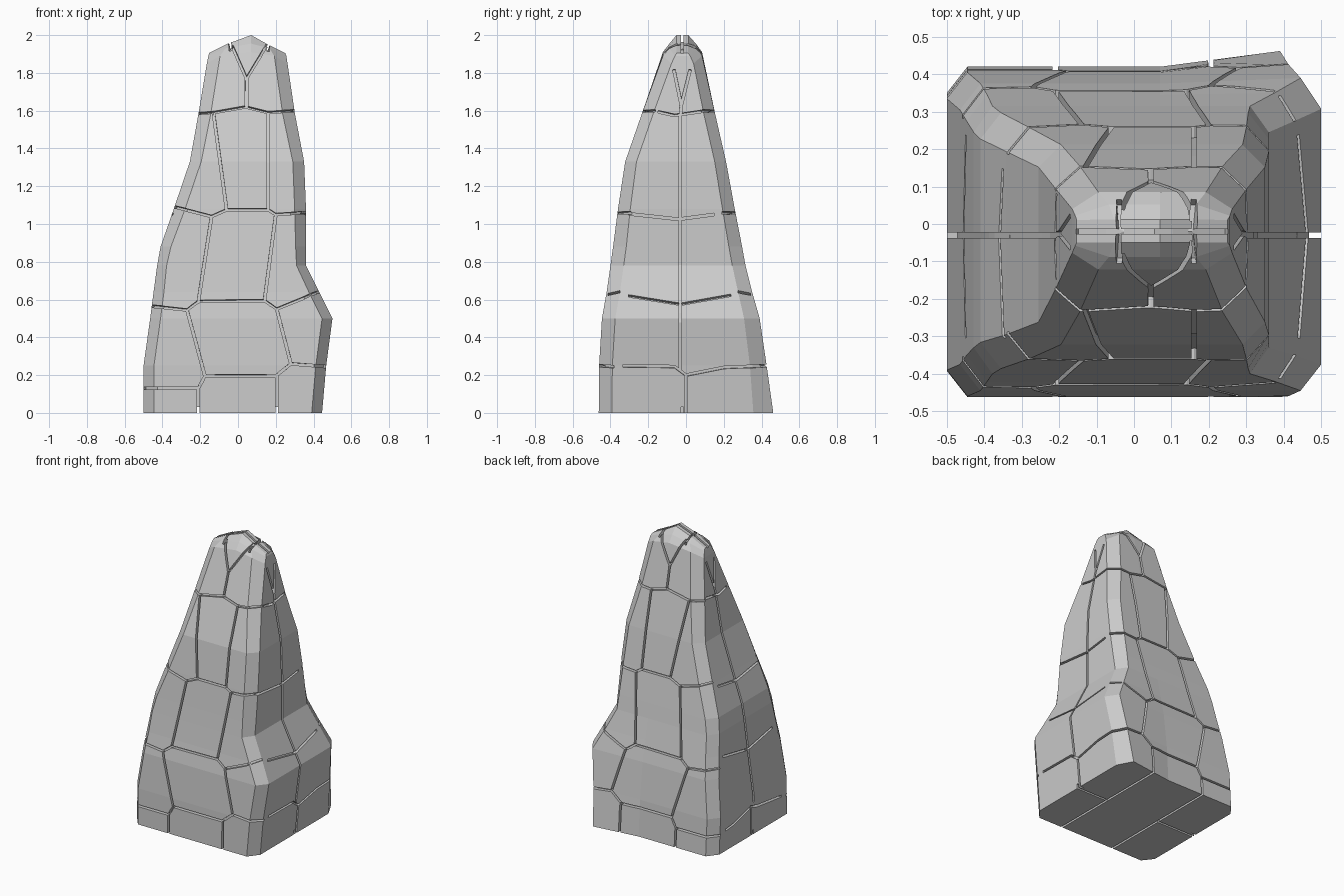
import bpy, bmesh
from mathutils import Vector
from mathutils.bvhtree import BVHTree

if "Cube" in bpy.data.objects:
    bpy.data.objects.remove(bpy.data.objects["Cube"])

# Rings of the rock: z, x left, x right, y front, y back, back-right skew, corner cut x, corner cut y
RINGS = [
    (0.00, -0.50, 0.445, -0.462, 0.42, 0.042, 0.055, 0.07),
    (0.25, -0.50, 0.467, -0.46, 0.405, 0.022, 0.055, 0.07),
    (0.50, -0.465, 0.50, -0.445, 0.375, 0.015, 0.055, 0.07),
    (0.64, -0.447, 0.43, -0.42, 0.345, 0.005, 0.055, 0.07),
    (0.78, -0.428, 0.36, -0.40, 0.315, 0.0, 0.05, 0.07),
    (0.88, -0.41, 0.36, -0.386, 0.297, 0.0, 0.055, 0.07),
    (1.08, -0.34, 0.36, -0.36, 0.258, 0.0, 0.06, 0.065),
    (1.33, -0.255, 0.35, -0.322, 0.212, 0.0, 0.06, 0.06),
    (1.58, -0.21, 0.302, -0.235, 0.155, 0.0, 0.065, 0.06),
]
# Crown rings have their own heights: (z end, z corner, z middle), then the same kind of values
CROWN = [
    ((1.85, 1.89, 1.91), -0.165, 0.262, -0.122, 0.085, 0.0, 0.07, 0.045),
    ((1.89, 1.93, 1.955), -0.157, 0.256, -0.088, 0.052, 0.0, 0.09, 0.03),
    ((1.905, 1.955, 2.00), -0.153, 0.25, -0.05, 0.012, 0.0, 0.10, 0.001),
]


def ring(z, xl, xr, yf, yb, sk, cx, cy):
    ze, zc, zm = z if isinstance(z, tuple) else (z, z, z)
    xm = 0.07
    return [(xl, yf + cy, ze), (xl + cx, yf, zc), (xm, yf, zm), (xr - cx, yf, zc), (xr, yf + cy, ze),
            (xr, yb + sk - cy * (1 + sk * 12), ze), (xr - cx, yb + sk, zc), (xm, yb, zm),
            (xl + cx, yb, zc), (xl, yb - cy, ze)]


def make_object(name, bm):
    bmesh.ops.recalc_face_normals(bm, faces=bm.faces[:])
    mesh = bpy.data.meshes.new(name)
    bm.to_mesh(mesh)
    obj = bpy.data.objects.new(name, mesh)
    bpy.context.collection.objects.link(obj)
    return obj


# Main rock body: loft through the rings
bm = bmesh.new()
loops = [[bm.verts.new(p) for p in ring(*r)] for r in RINGS + CROWN]
for a, b in zip(loops, loops[1:]):
    for i in range(10):
        j = (i + 1) % 10
        bm.faces.new((a[i], a[j], b[j], b[i]))
bm.faces.new(loops[0][::-1])
t = loops[-1]
for q in ((0, 1, 8, 9), (1, 2, 7, 8), (2, 3, 6, 7), (3, 4, 5, 6)):
    bm.faces.new([t[i] for i in q])
bmesh.ops.recalc_face_normals(bm, faces=bm.faces[:])
tree = BVHTree.FromBMesh(bm)
rock = make_object("rock_pillar", bm)

# Crack cutters: square tubes that follow the surface under a drawn line
WIDTH, DEPTH = 0.007, 0.03
cut = bmesh.new()


def crack(line, place, direction, limit):
    d = Vector(direction)
    pts = []
    for a, b in zip(line, line[1:]):
        n = max(2, int((Vector(b) - Vector(a)).length / 0.06))
        for k in range(n + (b is line[-1])):
            u = Vector(a).lerp(Vector(b), k / n)
            hit, nor, _, _ = tree.ray_cast(place(*u) - d * 3, d)
            if hit is None:
                continue
            flat = nor.copy()
            if d.z == 0:
                flat.z = 0
            if -flat.normalized().dot(d) > limit:
                pts.append((hit, (nor - d * 0.5).normalized()))
    if len(pts) < 2:
        return
    # run each end on a little so that cracks meet
    pos = [p for p, _ in pts]
    pos[0] = pos[0] + (pos[0] - pos[1]).normalized() * 0.008
    pos[-1] = pos[-1] + (pos[-1] - pos[-2]).normalized() * 0.008
    prev = None
    for i, (_, nor) in enumerate(pts):
        tan = (pos[min(i + 1, len(pos) - 1)] - pos[max(i - 1, 0)]).normalized()
        side = tan.cross(nor).normalized() * WIDTH
        cur = [cut.verts.new(pos[i] + side * s + nor * h)
               for s, h in ((-1, 0.02), (1, 0.02), (1, -DEPTH), (-1, -DEPTH))]
        if prev:
            for k in range(4):
                m = (k + 1) % 4
                cut.faces.new((prev[k], prev[m], cur[m], cur[k]))
        else:
            cut.faces.new(cur[::-1])
        prev = cur
    cut.faces.new(prev)


# Cracks of the front and back, as (x, z) lines
WIDE = [
    [(-.498, .13), (-.21, .13), (-.175, .195), (.2, .195), (.28, .26), (.465, .245)],
    [(-.455, .565), (-.27, .545), (-.21, .59), (.14, .595), (.205, .55), (.425, .64)],
    [(-.333, 1.09), (-.14, 1.04), (-.06, 1.075), (.16, 1.075), (.2, 1.05), (.357, 1.06)],
    [(-.205, 1.585), (-.13, 1.59), (.04, 1.62), (.16, 1.59), (.295, 1.6)],
    [(-.21, .004), (-.21, .13)], [(.205, .004), (.205, .195)],
    [(-.27, .545), (-.175, .195)], [(.205, .55), (.28, .26)],
    [(-.14, 1.04), (-.21, .59)], [(.2, 1.05), (.14, .595)],
    [(-.13, 1.59), (-.06, 1.075)], [(.16, 1.59), (.16, 1.075)],
    [(.045, 1.62), (.045, 1.77), (-.03, 1.94)], [(.045, 1.77), (.155, 1.95)],
]
for sign in (-1, 1):
    for line in WIDE:
        crack(line, lambda x, z: Vector((x, 0, z)), (0, -sign, 0), 0.3)

# Cracks of the two sides, as (y, z) lines; the lowest one differs
SIDE = [
    [(-.43, .64), (-.03, .575), (.36, .645)],
    [(-.36, 1.06), (-.04, 1.025), (.26, 1.065)],
    [(-.22, 1.61), (-.06, 1.575), (.14, 1.605)],
    [(-.03, .23), (-.03, 1.58)], [(0, .004), (0, .2)],
    [(-.03, 1.57), (-.025, 1.63), (-.075, 1.87)], [(-.025, 1.63), (.035, 1.87)],
]
RIGHT = SIDE + [[(-.46, .25), (-.06, .245), (0, .2), (.2, .24), (.43, .25)]]
LEFT = SIDE + [[(-.46, .13), (-.06, .18), (0, .2), (.2, .15), (.42, .13)]]
for sign, lines in ((1, RIGHT), (-1, LEFT)):
    for line in lines:
        crack(line, lambda y, z: Vector((0, y, z)), (-sign, 0, 0), 0.85)

# Cracks over the crown and under the base, as (x, y) lines
for line in ([(-.15, -.02), (.245, -.02)], [(-.04, -.1), (-.04, .06)], [(.16, -.1), (.16, .06)]):
    crack(line, lambda x, y: Vector((x, y, 0)), (0, 0, -1), 0.1)
for line in ([(-.21, -.455), (-.21, .415)], [(.205, -.455), (.205, .43)],
             [(-.495, -.02), (-.21, -.02)], [(.205, -.02), (.44, -.02)]):
    crack(line, lambda x, y: Vector((x, y, 0)), (0, 0, 1), 0.5)

cutter = make_object("crack_cutter", cut)
cutter.hide_render = True
cutter.hide_set(True)

# Cut the cracks and bake the result
mod = rock.modifiers.new("cracks", 'BOOLEAN')
mod.operation = 'DIFFERENCE'
mod.solver = 'EXACT'
mod.use_self = True
mod.object = cutter
bpy.context.view_layer.objects.active = rock
rock.select_set(True)
bpy.ops.object.modifier_apply(modifier=mod.name)
bpy.data.objects.remove(cutter)
